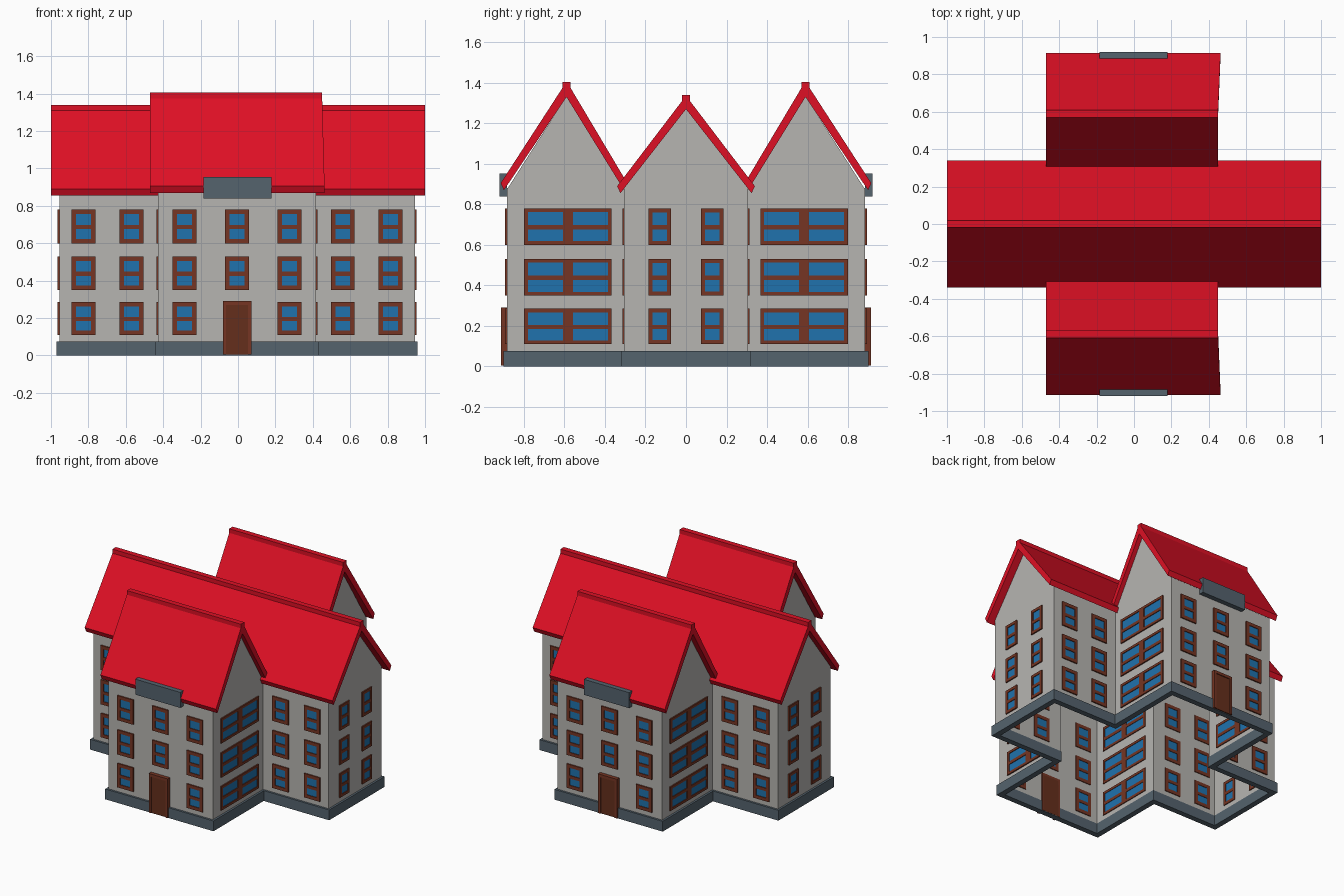
import bpy, bmesh
from mathutils import Vector, Matrix

cube = bpy.data.objects.get("Cube")
if cube:
    bpy.data.objects.remove(cube, do_unlink=True)


def material(name, rgb):
    m = bpy.data.materials.new(name)
    m.use_nodes = True
    colour = (*rgb, 1)
    m.diffuse_color = colour
    bsdf = m.node_tree.nodes["Principled BSDF"]
    bsdf.inputs["Base Color"].default_value = colour
    bsdf.inputs["Roughness"].default_value = 0.8
    return m


WALL = material("wall plaster", (0.47, 0.46, 0.44))
RED = material("roof red", (0.73, 0.005, 0.018))
SLATE = material("slate grey", (0.09, 0.125, 0.155))
GLASS = material("window blue", (0.014, 0.17, 0.42))
FRAME = material("frame brown", (0.18, 0.036, 0.017))
DOOR = material("door brown", (0.13, 0.028, 0.012))

CX = -0.005                        # centre line of the walls
ARM, WING = 0.95, 0.422            # half lengths along x
DEPTH, INNER = 0.885, 0.305        # half lengths along y
RIDGE = 0.59                       # ridge offset of front and back roofs
EAVE = 0.88


def finish(name, bm, mat):
    bmesh.ops.recalc_face_normals(bm, faces=bm.faces)
    me = bpy.data.meshes.new(name)
    bm.to_mesh(me)
    bm.free()
    me.materials.append(mat)
    ob = bpy.data.objects.new(name, me)
    bpy.context.collection.objects.link(ob)
    return ob


def add_box(bm, lo, hi):
    lo, hi = Vector(lo), Vector(hi)
    size = [abs(s) for s in hi - lo]
    mat = Matrix.Translation((lo + hi) / 2) @ Matrix.Diagonal((*size, 1))
    bmesh.ops.create_cube(bm, size=1, matrix=mat)


def cross_outline(o):
    """Cross-shaped plan, grown outward by o."""
    a, w, d, i = ARM + o, WING + o, DEPTH + o, INNER + o
    quarter = [(a, i), (w, i), (w, d)]
    pts = quarter + [(-x, y) for x, y in reversed(quarter)]
    pts += [(-x, -y) for x, y in pts]
    return [(x + CX, y) for x, y in pts]


def ring(name, out, inn, z0, z1, mat):
    """Hollow wall that follows the cross plan."""
    bm = bmesh.new()
    loops = [[bm.verts.new((x, y, z)) for x, y in cross_outline(o)]
             for o, z in ((out, z0), (out, z1), (inn, z1), (inn, z0))]
    n = len(loops[0])
    for k in range(4):
        a, b = loops[k], loops[(k + 1) % 4]
        for j in range(n):
            bm.faces.new((a[j], a[(j + 1) % n], b[(j + 1) % n], b[j]))
    return finish(name, bm, mat)


def prism(name, pts, x0, x1, mat, flare=0):
    """Extrude a (y, z) profile along x; flare lengthens the outer eave."""
    bm = bmesh.new()
    edge = max(abs(y) for y, z in pts) - 0.05
    a = [bm.verts.new((x0, y, z)) for y, z in pts]
    b = [bm.verts.new((x1 + (flare if abs(y) > edge else 0), y, z)) for y, z in pts]
    bm.faces.new(a)
    bm.faces.new(b)
    for j in range(len(pts)):
        k = (j + 1) % len(pts)
        bm.faces.new((a[j], a[k], b[k], b[j]))
    return finish(name, bm, mat)


# Plinth and walls
ring("plinth", 0.015, -0.025, 0, 0.075, SLATE)
ring("walls", 0, -0.02, 0.07, EAVE, WALL)


# Gables and roofs
def gable(name, side, half_x, y, half_y, apex):
    x = CX + side * half_x
    pts = [(y - half_y, EAVE), (y + half_y, EAVE), (y, apex)]
    prism(name, pts, x, x - side * 0.02, WALL)


def roof_profile(y, left, right, low, shoulder, top, under):
    lip = 0.016
    return [(y - left, low), (y - 0.02, shoulder), (y - 0.02, top),
            (y + 0.02, top), (y + 0.02, shoulder), (y + right, low),
            (y + right - lip, low - 0.035), (y, under), (y - left + lip, low - 0.035)]


for side, label in ((1, "left"), (-1, "right")):
    gable(label + "_middle_gable", side, ARM, 0, INNER, 1.275)
    for end, where in ((-1, "front"), (1, "back")):
        gable(f"{label}_{where}_gable", side, WING, end * RIDGE, 0.29, 1.335)

prism("middle_roof", roof_profile(0, 0.34, 0.34, 0.89, 1.31, 1.34, 1.27), -1, 1, RED)
front = roof_profile(-RIDGE, 0.325, 0.30, 0.905, 1.375, 1.405, 1.33)
prism("front_roof", front, -0.47, 0.45, RED, 0.013)
prism("back_roof", [(-y, z) for y, z in front], -0.47, 0.45, RED, 0.013)

# Windows and doors
frames, glass, panels = bmesh.new(), bmesh.new(), bmesh.new()
ROWS = [(0.11, 0.285), (0.35, 0.53), (0.6, 0.78)]


def plate(bm, axis, side, plane, u0, u1, z0, z1, out, back=0.026):
    """Box lying in a wall that faces along an axis."""
    near, far = plane + side * out, plane - side * back
    if axis == "y":
        add_box(bm, (u0, near, z0), (u1, far, z1))
    else:
        add_box(bm, (near, u0, z0), (far, u1, z1))


def window(face, u, half, z0, z1, rim, mullion=0):
    mid = (z0 + z1) / 2 - 0.003
    plate(glass, *face, u - half + 0.01, u + half - 0.01, z0 + 0.01, z1 - 0.01, 0.004, 0.023)
    bars = [(u - half, u - half + rim, z0, z1), (u + half - rim, u + half, z0, z1),
            (u - half + rim, u + half - rim, z0, z0 + rim),
            (u - half + rim, u + half - rim, z1 - rim, z1),
            (u - half + rim, u + half - rim, mid - 0.011, mid + 0.011)]
    if mullion:
        bars.append((u - mullion, u + mullion, z0 + rim, z1 - rim))
    for bar in bars:
        plate(frames, *face, *bar, 0.009)


for side in (-1, 1):
    wing_face = ("y", side, side * DEPTH)
    arm_face = ("y", side, side * INNER)
    end_face = ("x", side, CX + side * ARM)
    gable_face = ("x", side, CX + side * WING)
    for row, (z0, z1) in enumerate(ROWS):
        for u in (-0.28, 0, 0.28):
            if u or row:
                window(wing_face, u + CX, 0.064, z0, z1, 0.024)
        for u in (-0.82, -0.565, 0.565, 0.82):
            window(arm_face, u + CX, 0.064, z0, z1, 0.024)
        for u in (-0.13, 0.13):
            window(end_face, u, 0.055, z0, z1, 0.02)
        for u in (-0.583, 0.583):
            window(gable_face, u, 0.216, z0, z1, 0.018, 0.025)

    # Door with a raised surround
    plate(panels, *wing_face, CX - 0.065, CX + 0.065, 0.005, 0.275, 0.022)
    for u in (-0.067, 0.067):
        plate(frames, *wing_face, CX + u - 0.009, CX + u + 0.009, 0.004, 0.29, 0.028)
    plate(frames, *wing_face, CX - 0.058, CX + 0.058, 0.27, 0.29, 0.028)

    # Blank sign board above the entrance
    board = bmesh.new()
    plate(board, *wing_face, -0.185, 0.178, 0.84, 0.953, 0.035, 0)
    finish("front_sign_board" if side < 0 else "back_sign_board", board, SLATE)

finish("window_frames", frames, FRAME)
finish("window_glass", glass, GLASS)
finish("door_panels", panels, DOOR)
